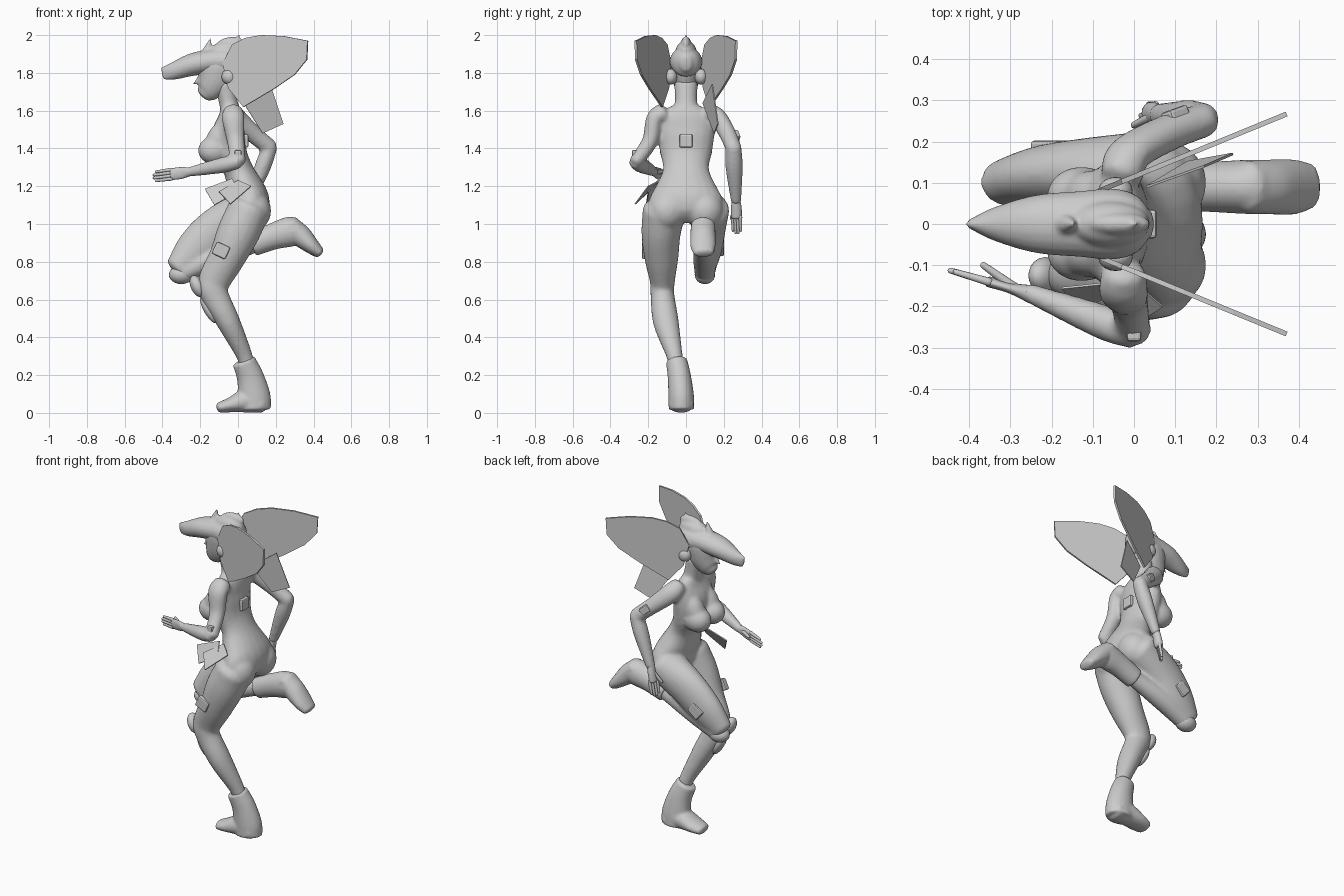
import bpy
import bmesh
from math import cos, sin, tau, radians
from mathutils import Vector, Matrix

cube = bpy.data.objects.get("Cube")
if cube:
    bpy.data.objects.remove(cube)

grey = bpy.data.materials.new("plain grey")
grey.use_nodes = True
tone = (0.6, 0.6, 0.6, 1)
grey.diffuse_color = tone
grey.node_tree.nodes["Principled BSDF"].inputs["Base Color"].default_value = tone

SIDES = 20
STEPS = 6


def finish(name, bm, smooth=True):
    """Turn a bmesh into a named, coloured object."""
    bmesh.ops.recalc_face_normals(bm, faces=bm.faces[:])
    mesh = bpy.data.meshes.new(name)
    bm.to_mesh(mesh)
    bm.free()
    for face in mesh.polygons:
        face.use_smooth = smooth
    mesh.materials.append(grey)
    obj = bpy.data.objects.new(name, mesh)
    bpy.context.collection.objects.link(obj)
    return obj


def spline(rows):
    """Smooth the rows (x, y, z, side radius, depth radius) into many."""
    rows = [Vector(r) for r in rows]
    ends = [rows[0] * 2 - rows[1]] + rows + [rows[-1] * 2 - rows[-2]]
    out = []
    for a, b, c, d in zip(ends, ends[1:], ends[2:], ends[3:]):
        for i in range(STEPS):
            t = i / STEPS
            out.append(b + (c - a) * (t / 2) + (a * 2 - b * 5 + c * 4 - d) * (t * t / 2)
                       + (b * 3 - a - c * 3 + d) * (t ** 3 / 2))
    return out + [rows[-1]]


def loft(bm, rows, round_ends=0.5):
    """Skin elliptical rings along a path, with rounded ends."""
    path = spline(rows)
    rings = []
    for i, row in enumerate(path):
        centre = Vector(row[:3])
        before, after = path[max(i - 1, 0)], path[min(i + 1, len(path) - 1)]
        along = (Vector(after[:3]) - Vector(before[:3])).normalized()
        side = Vector((0, 1, 0))
        side = (side - along * side.dot(along)).normalized()
        rings.append((centre, along, side * row[3], along.cross(side) * row[4]))

    def cap(ring, sign):
        centre, along, side, up = ring
        reach = min(side.length, up.length) * round_ends * sign
        return [(centre + along * reach * sin(a), along, side * cos(a), up * cos(a))
                for a in (radians(75), radians(50), radians(25))]

    rings = cap(rings[0], -1) + rings + cap(rings[-1], 1)[::-1]
    loops = [[bm.verts.new(c + s * cos(tau * k / SIDES) + u * sin(tau * k / SIDES))
              for k in range(SIDES)] for c, _, s, u in rings]
    for low, high in zip(loops, loops[1:]):
        for k in range(SIDES):
            j = (k + 1) % SIDES
            bm.faces.new((low[k], low[j], high[j], high[k]))
    bm.faces.new(loops[0])
    bm.faces.new(loops[-1])


def merge(obj, voxel, passes):
    """Fuse overlapping volumes into one smooth skin."""
    remesh = obj.modifiers.new("merge", 'REMESH')
    remesh.mode = 'VOXEL'
    remesh.voxel_size = voxel
    remesh.use_smooth_shade = True
    relax = obj.modifiers.new("relax", 'SMOOTH')
    relax.factor = 0.5
    relax.iterations = passes


def boot(name, shaft, foot):
    bm = bmesh.new()
    loft(bm, shaft, .1)
    loft(bm, foot)
    merge(finish(name, bm), .008, 5)


def ball(bm, centre, radii, tilt=0):
    place = (Matrix.Translation(centre) @ Matrix.Rotation(radians(tilt), 4, 'Y')
             @ Matrix.Diagonal((*radii, 1)))
    bmesh.ops.create_uvsphere(bm, u_segments=20, v_segments=12, radius=1, matrix=place)


def spike(bm, centre, radius, depth, tilt):
    place = Matrix.Translation(centre) @ Matrix.Rotation(radians(tilt), 4, 'Y')
    bmesh.ops.create_cone(bm, cap_ends=True, segments=10, radius1=radius, radius2=.004,
                          depth=depth, matrix=place)


def pad(name, centre, radii, tilt=0):
    bm = bmesh.new()
    ball(bm, centre, radii, tilt)
    return finish(name, bm)


def patch(name, centre, size, tilt=0, turn=0):
    """Small soft-edged plate resting on the skin."""
    bm = bmesh.new()
    place = (Matrix.Translation(centre) @ Matrix.Rotation(radians(turn), 4, 'Z')
             @ Matrix.Rotation(radians(tilt), 4, 'Y') @ Matrix.Diagonal((*size, 1)))
    bmesh.ops.create_cube(bm, size=1, matrix=place)
    obj = finish(name, bm, False)
    bevel = obj.modifiers.new("soft edge", 'BEVEL')
    bevel.width = 0.008
    bevel.segments = 2


def panel(name, points, thick=0.006):
    """Thin flat sheet through the given corners."""
    bm = bmesh.new()
    bm.faces.new([bm.verts.new(p) for p in points])
    obj = finish(name, bm, False)
    sheet = obj.modifiers.new("thickness", 'SOLIDIFY')
    sheet.thickness = thick
    sheet.offset = 0


def hand(name, wrist, tip, thumb, spread):
    wrist, tip, thumb, spread = (Vector(v) for v in (wrist, tip, thumb, spread))
    knuckle = wrist.lerp(tip, 0.5)
    wide, deep = .013 + .018 * spread.y, .013 + .018 * max(spread.x, spread.z)
    bm = bmesh.new()
    loft(bm, [(*wrist, .022, .022), (*wrist.lerp(tip, .25), wide, deep), (*knuckle, wide, deep)])
    for k in range(4):
        off = spread * (k - 1.5) * 0.016
        end = wrist.lerp(tip, 0.98 - 0.06 * abs(k - 1.5))
        loft(bm, [(*(knuckle + off), .01, .01), (*(end + off), .007, .007)], 1)
    loft(bm, [(*wrist.lerp(tip, .15), .013, .013), (*thumb, .008, .008)], 1)
    finish(name, bm)


# Body: torso, neck, arms and legs merged into one skin
bm = bmesh.new()
loft(bm, [(.05, 0, 1.03, .1, .07), (.06, 0, 1.08, .19, .1), (.065, 0, 1.13, .195, .1),
          (.035, 0, 1.2, .16, .095), (0, 0, 1.29, .122, .078), (-.04, 0, 1.38, .138, .087),
          (-.05, 0, 1.48, .152, .087), (-.04, 0, 1.56, .15, .067), (-.04, 0, 1.615, .095, .05)], .3)
loft(bm, [(-.03, 0, 1.56, .078, .055), (-.05, 0, 1.64, .06, .05), (-.07, 0, 1.74, .062, .052)])
for s in (-1, 1):
    ball(bm, (-.127, s * .068, 1.39), (.085, .072, .075))
    ball(bm, (-.107, s * .07, 1.45), (.06, .06, .1), 25)
    ball(bm, (.08, s * .1, 1.07), (.096, .1, .105))
# left and right arm
loft(bm, [(-.025, -.12, 1.59, .052, .055), (-.025, -.165, 1.555, .047, .06),
          (-.012, -.19, 1.44, .043, .047), (0, -.264, 1.33, .037, .042)])
loft(bm, [(0, -.266, 1.33, .038, .038), (-.08, -.236, 1.312, .042, .042),
          (-.26, -.165, 1.275, .023, .026)])
loft(bm, [(-.03, .12, 1.59, .052, .052), (-.01, .17, 1.56, .047, .057),
          (.08, .22, 1.478, .045, .048), (.17, .252, 1.402, .042, .044)])
loft(bm, [(.17, .252, 1.41, .042, .04), (.13, .255, 1.3, .046, .043),
          (.06, .265, 1.12, .028, .027)])
# standing leg
loft(bm, [(.055, -.115, 1.07, .115, .112), (0, -.132, .95, .104, .112), (-.06, -.13, .82, .09, .096),
          (-.125, -.125, .7, .067, .086), (-.125, -.125, .63, .063, .074),
          (-.05, -.106, .48, .068, .062), (.035, -.06, .3, .043, .043), (.05, -.05, .22, .04, .042)])
# raised leg, thigh then shin
loft(bm, [(.055, .115, 1.07, .115, .112), (-.1, .125, .98, .086, .116), (-.22, .117, .87, .073, .108),
          (-.315, .1, .765, .056, .073)])
loft(bm, [(-.29, .1, .745, .056, .056), (-.13, .1, .82, .062, .062), (.07, .09, .89, .047, .05),
          (.2, .09, .93, .04, .04)])
merge(finish("body", bm), .01, 7)

hand("left_hand", (-.25, -.17, 1.277), (-.455, -.11, 1.25), (-.365, -.1, 1.28), (0, 0, 1))
hand("right_hand", (.06, .265, 1.13), (.02, .27, .945), (.0, .24, 1.03), (.5, .85, 0))

# Boots
boot("left_boot", [(.03, -.05, .275, .057, .062), (.065, -.035, .19, .062, .072),
                   (.085, -.026, .09, .068, .087), (.088, -.024, .02, .068, .087)],
     [(.13, -.024, .042, .065, .044), (.05, -.024, .064, .067, .064),
      (-.04, -.026, .042, .068, .04), (-.1, -.028, .028, .054, .028)])
boot("right_boot", [(.075, .09, .89, .058, .063), (.18, .09, .932, .061, .07),
                    (.27, .09, .958, .066, .08), (.318, .09, .962, .066, .07)],
     [(.275, .09, 1.0, .063, .047), (.33, .09, .94, .067, .058),
      (.388, .09, .885, .067, .044), (.43, .093, .848, .055, .03)])

# Head with brow, jaw and nose
bm = bmesh.new()
loft(bm, [(-.178, 0, 1.685, .034, .046), (-.155, 0, 1.712, .054, .07), (-.122, 0, 1.77, .072, .1),
          (-.1, 0, 1.85, .078, .11), (-.08, 0, 1.9, .05, .07)])
spike(bm, (-.218, 0, 1.752), .022, .045, -125)
merge(finish("head", bm), .007, 3)

# Beaked helmet rising to a narrow ridge with two crest spikes
bm = bmesh.new()
loft(bm, [(-.4, 0, 1.797, .01, .034), (-.34, 0, 1.81, .04, .046), (-.24, 0, 1.844, .07, .06),
          (-.13, 0, 1.862, .08, .066), (-.05, 0, 1.86, .086, .078),
          (.005, 0, 1.855, .07, .075), (.035, 0, 1.85, .035, .045)], .3)
ball(bm, (-.06, 0, 1.91), (.1, .056, .06), -8)
ball(bm, (-.04, 0, 1.945), (.08, .03, .045), -8)
spike(bm, (-.155, 0, 1.945), .03, .08, 15)
spike(bm, (-.005, 0, 1.965), .03, .08, 15)
merge(finish("helmet", bm), .007, 3)

# Ear discs and large swept fins on both sides
fin = [(-.08, 1.85), (-.03, 1.95), (.04, 1.985), (.12, 2.0), (.24, 1.995), (.37, 1.97), (.365, 1.87),
       (.3, 1.79), (.19, 1.715), (.03, 1.62), (-.05, 1.72)]
for side, s in (("left", -1), ("right", 1)):
    pad(side + "_ear", (-.045, s * .08, 1.78), (.042, .034, .042))
    panel(side + "_fin", [(x, s * (.115 + .41 * x), z) for x, z in fin], .012)

# Loose cloth sheets at the neck and hip
panel("neck_sheet", [(.03, .09, 1.64), (.17, .14, 1.74), (.24, .17, 1.53), (.13, .15, 1.48)])
panel("front_hip_sheet", [(-.03, -.14, 1.24), (-.175, -.155, 1.185), (-.125, -.21, 1.1), (0, -.2, 1.17)])
panel("rear_hip_sheet", [(0, -.14, 1.23), (-.1, -.2, 1.17), (-.04, -.27, 1.105), (.07, -.2, 1.2)])

# Knee and shin guards
pad("right_knee_guard", (-.3, .1, .732), (.066, .054, .05))
pad("left_knee_guard", (-.215, -.125, .67), (.035, .045, .062), -25)
pad("left_shin_guard", (-.155, -.112, .545), (.026, .036, .08), -30)

# Raised patches
patch("back_patch", (.04, 0, 1.44), (.03, .07, .07))
patch("left_thigh_patch", (-.09, -.218, .86), (.08, .03, .07), 25)
patch("right_thigh_patch", (-.2, .187, .88), (.08, .03, .07), -40)
patch("left_arm_patch", (0, -.27, 1.37), (.035, .03, .045))
patch("right_arm_patch", (.1, .265, 1.465), (.06, .03, .045), 40, 20)
